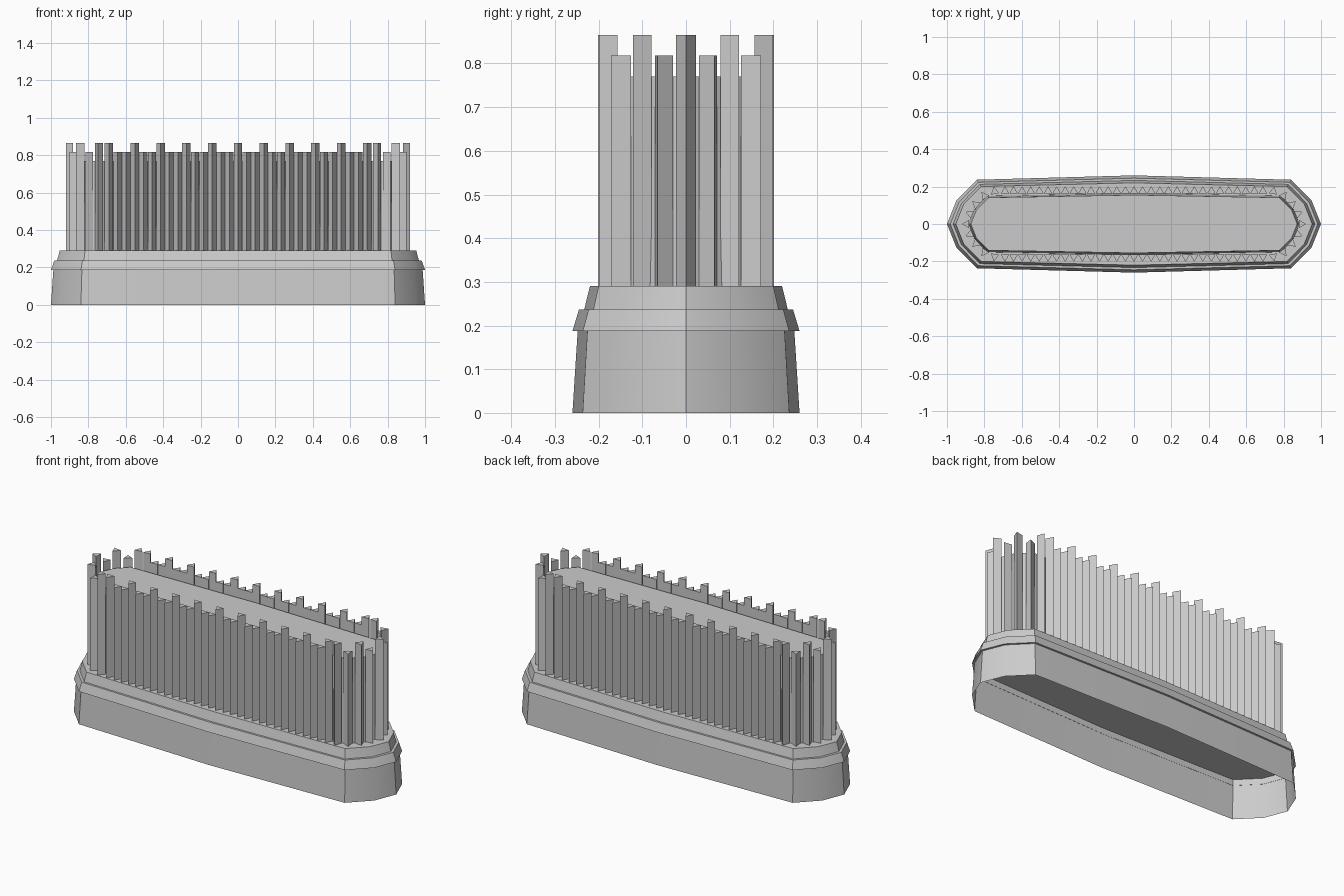
import bpy, bmesh, math

cube = bpy.data.objects.get("Cube")
if cube:
    bpy.data.objects.remove(cube, do_unlink=True)

grey = bpy.data.materials.new("light_grey")
grey.use_nodes = True
grey.diffuse_color = (0.6, 0.6, 0.6, 1)
grey.node_tree.nodes["Principled BSDF"].inputs["Base Color"].default_value = (0.6, 0.6, 0.6, 1)


def outline(half_x, half_y):
    """Long outline with slightly bowed sides and faceted ends."""
    s = half_y / 0.26
    q = [(half_x, 0), (half_x - 0.05 * s, 0.48 * half_y),
         (half_x - 0.16 * s, 0.91 * half_y), (0, half_y)]
    upper = q + [(-x, y) for x, y in q[-2::-1]]
    return upper + [(x, -y) for x, y in upper[-2:0:-1]]


def finish(name, bm, smooth=True):
    bmesh.ops.recalc_face_normals(bm, faces=bm.faces)
    mesh = bpy.data.meshes.new(name)
    bm.to_mesh(mesh)
    bm.free()
    mesh.materials.append(grey)
    ob = bpy.data.objects.new(name, mesh)
    bpy.context.collection.objects.link(ob)
    if smooth:
        bpy.ops.object.select_all(action='DESELECT')
        ob.select_set(True)
        bpy.context.view_layer.objects.active = ob
        bpy.ops.object.shade_smooth_by_angle(angle=math.radians(30))
    return ob


def loft(name, levels, cap=True):
    """Skin outlines given as (half_x, half_y, z); the bottom stays open."""
    bm = bmesh.new()
    rings = [[bm.verts.new((x, y, z)) for x, y in outline(hx, hy)]
             for hx, hy, z in levels]
    n = len(rings[0])
    for low, high in zip(rings, rings[1:]):
        for i in range(n):
            j = (i + 1) % n
            bm.faces.new((low[i], low[j], high[j], high[i]))
    if cap:
        bm.faces.new(rings[-1])
    return finish(name, bm)


# Hollow plinth skirt, moulded band and crown
loft("plinth_skirt", [(1, 0.26, 0), (0.985, 0.246, 0.22)])
loft("plinth_band_and_crown", [(0.986, 0.247, 0.187), (1, 0.26, 0.187),
                               (0.982, 0.245, 0.237), (0.967, 0.233, 0.237),
                               (0.953, 0.22, 0.29)])

# Inner core block
loft("core_block", [(0.885, 0.165, 0.29), (0.873, 0.155, 0.77)])


# Three-sided columns with one edge pointing outward
def column(bm, x, y, angle, top):
    rings = []
    for z in (0.29, top):
        rings.append([bm.verts.new((x + 0.026 * math.cos(angle + k * math.tau / 3),
                                    y + 0.026 * math.sin(angle + k * math.tau / 3), z))
                      for k in range(3)])
    low, high = rings
    for i in range(3):
        j = (i + 1) % 3
        bm.faces.new((low[i], low[j], high[j], high[i]))
    bm.faces.new(high)
    bm.faces.new(low[::-1])


def height(i):
    return 0.865 if i % 3 == 0 else 0.818


for name, side in (("front_columns", -1), ("back_columns", 1)):
    bm = bmesh.new()
    for i in range(31):
        x = -side * (i - 15) * 0.046
        column(bm, x, side * 0.176, side * math.pi / 2, height(i))
    finish(name, bm, False)

# Columns curving round each end
bend = [(0.745, 0.174, 80), (0.8, 0.15, 55), (0.845, 0.105, 40), (0.876, 0.055, 22)]
arc = bend + [(0.894, 0, 0)] + [(x, -y, -a) for x, y, a in reversed(bend)]
for name, turn in (("left_end_columns", 0), ("right_end_columns", math.pi)):
    bm = bmesh.new()
    sign = math.cos(turn)
    for i, (x, y, a) in enumerate(arc):
        column(bm, sign * x, sign * y, math.radians(a) + turn,
               0.865 if i % 2 == 0 else 0.818)
    finish(name, bm, False)
